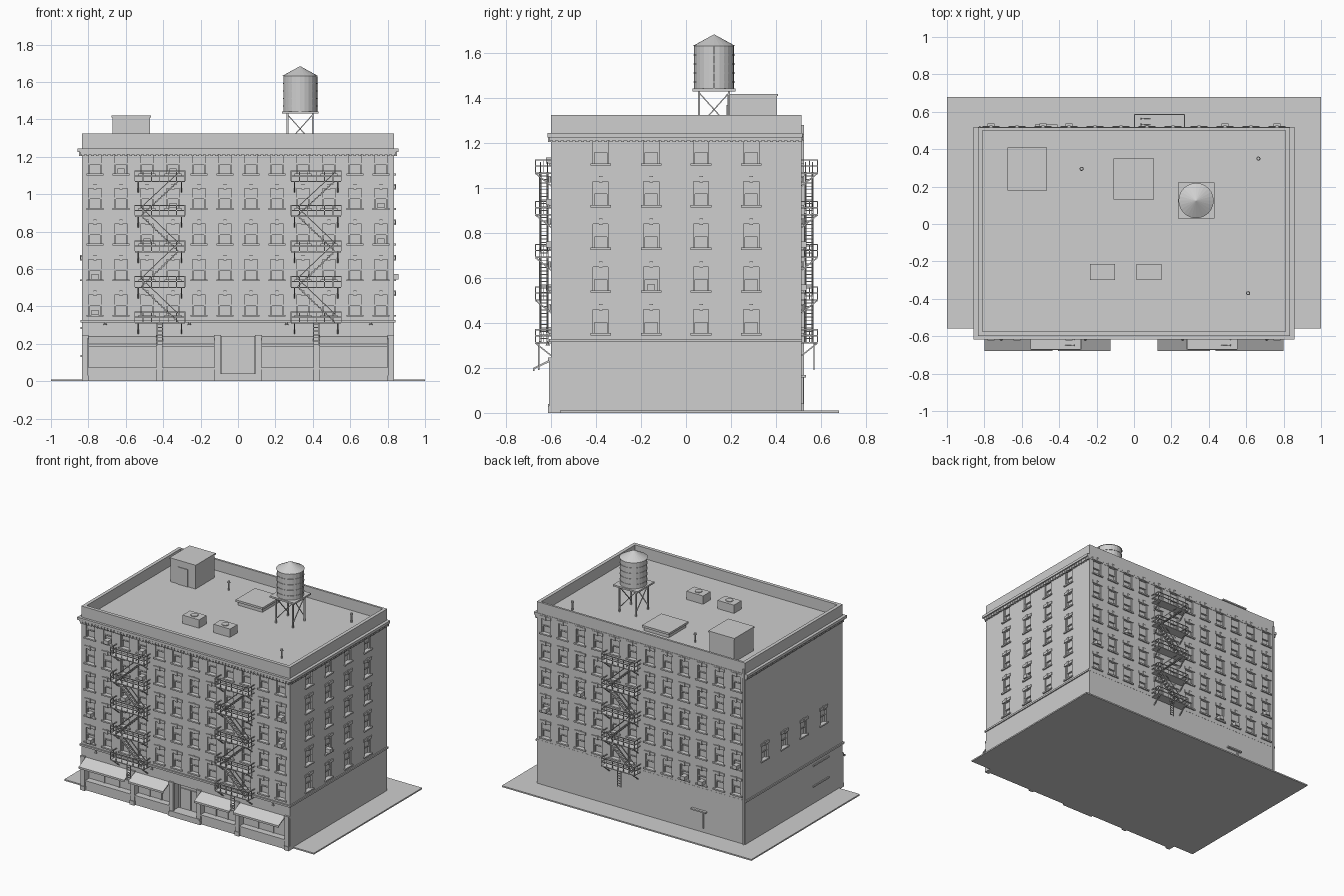
import bpy, bmesh
from math import radians, pi, cos, sin
from mathutils import Matrix, Vector

cube = bpy.data.objects.get("Cube")
if cube:
    bpy.data.objects.remove(cube, do_unlink=True)

GREY = (0.62, 0.62, 0.62, 1)
mat = bpy.data.materials.new("light grey")
mat.use_nodes = True
mat.diffuse_color = GREY
mat.node_tree.nodes["Principled BSDF"].inputs["Base Color"].default_value = GREY


class Part:
    """Collects simple solids into one named mesh object."""

    def __init__(self, name):
        self.name, self.bm = name, bmesh.new()

    def box(self, x, y, z, M=Matrix()):
        mid = Vector([(a[0] + a[1]) / 2 for a in (x, y, z)])
        size = [abs(a[1] - a[0]) for a in (x, y, z)]
        bmesh.ops.create_cube(self.bm, size=1, matrix=M @ Matrix.Translation(mid) @ Matrix.Diagonal((*size, 1)))

    def bar(self, p, q, w, M=Matrix(), depth=None):
        p, q = Vector(p), Vector(q)
        turn = (q - p).to_track_quat('Z', 'Y').to_matrix().to_4x4()
        scale = Matrix.Diagonal((depth or w, w, (q - p).length, 1))
        bmesh.ops.create_cube(self.bm, size=1, matrix=M @ Matrix.Translation((p + q) / 2) @ turn @ scale)

    def cone(self, x, y, z0, z1, r0, r1, sides=24):
        bmesh.ops.create_cone(self.bm, cap_ends=True, segments=sides, radius1=r0, radius2=r1,
                              depth=z1 - z0, matrix=Matrix.Translation((x, y, (z0 + z1) / 2)))

    def prism(self, x0, x1, profile):
        verts = [self.bm.verts.new((x0, y, z)) for y, z in profile]
        face = self.bm.faces.new(verts)
        ext = bmesh.ops.extrude_face_region(self.bm, geom=[face])
        moved = [v for v in ext["geom"] if isinstance(v, bmesh.types.BMVert)]
        bmesh.ops.translate(self.bm, verts=moved, vec=(x1 - x0, 0, 0))
        bmesh.ops.recalc_face_normals(self.bm, faces=self.bm.faces)

    def done(self):
        me = bpy.data.meshes.new(self.name)
        self.bm.to_mesh(me)
        self.bm.free()
        me.materials.append(mat)
        ob = bpy.data.objects.new(self.name, me)
        bpy.context.collection.objects.link(ob)
        return ob


# Wall planes and their local frames: outward is local -y
W, FRONT, BACK, TOP, ROOF = 0.835, -0.6, 0.515, 1.325, 1.245
def wall(x, y, angle):
    return Matrix.Translation((x, y, 0)) @ Matrix.Rotation(radians(angle), 4, 'Z')
front, back = wall(0, FRONT, 0), wall(0, BACK, 180)
right, left = wall(W, 0, 90), wall(-W, 0, -90)

floors = [0.355, 0.545, 0.735, 0.925, 1.11]
columns = [(i - 5.5) * 0.139 for i in range(12)]
side_columns = [-0.38, -0.155, 0.067, 0.29]

# Windows: recess cutter, sash, sill, lintel with keystone
cutter, sashes, trim = Part("cutter"), Part("window_sashes"), Part("sills_and_lintels")
def window(x, z, M):
    h, t = 0.034, z + 0.105
    cutter.box((x - h, x + h), (-0.05, 0.022), (z, t), M)
    sashes.box((x - h, x + h), (0.012, 0.022), (z + 0.052, t), M)
    sashes.box((x - h, x + h), (0.008, 0.022), (z + 0.048, z + 0.056), M)
    for s in (-1, 1):
        sashes.box((x + s * h, x + s * (h - 0.006)), (0.01, 0.022), (z, t), M)
    trim.box((x - 0.046, x + 0.046), (-0.01, 0.01), (z - 0.01, z), M)
    trim.box((x - 0.044, x + 0.044), (-0.006, 0.01), (t, t + 0.02), M)
    trim.box((x - 0.008, x + 0.008), (-0.011, 0.01), (t - 0.004, t + 0.024), M)

for z in floors:
    for x in columns:
        window(x, z, front)
        window(x, z, back)
    for y in side_columns:
        window(y, z, right)
for y in side_columns:
    window(-y, floors[1], left)
sashes.done()
trim.done()

# Main block with roof well, shop bays and entrance cut out
bays = [(0.125, 0.405), (0.435, 0.8)]
body = Part("building_walls")
body.box((-W, W), (FRONT, BACK), (0, TOP))
body = body.done()
cutter.box((-0.81, 0.81), (-0.575, 0.5), (ROOF, 1.5))
cutter.box((-0.1, 0.1), (-0.8, -0.53), (0.04, 0.24))
for a, b in bays:
    for s in (-1, 1):
        cutter.box((s * a, s * b), (-0.8, -0.56), (0.07, 0.235))
tool = cutter.done()
tool.hide_render = True
mod = body.modifiers.new("openings", 'BOOLEAN')
mod.operation, mod.solver, mod.object = 'DIFFERENCE', 'EXACT', tool
bpy.context.view_layer.objects.active = body
bpy.ops.object.modifier_apply(modifier=mod.name)
bpy.data.objects.remove(tool, do_unlink=True)

ground = Part("ground_slab")
ground.box((-1, 1), (-0.56, 0.68), (0, 0.01))
ground.done()

# Cornice with dentils, and belt course
cornice = Part("cornice")
cornice.box((-0.857, 0.857), (-0.617, 0.518), (1.226, ROOF))
cornice.box((-0.845, 0.845), (-0.609, 0.517), (1.212, 1.226))
for i in range(66):
    x = (i - 32.5) * 0.0255
    cornice.box((x - 0.007, x + 0.007), (-0.014, 0), (1.205, 1.226), front)
for i in range(44):
    y = FRONT + 0.012 + i * 0.0255
    cornice.box((y - 0.007, y + 0.007), (-0.014, 0), (1.205, 1.226), right)
    cornice.box((-y - 0.007, -y + 0.007), (-0.014, 0), (1.205, 1.226), left)
cornice.box((-0.843, 0.843), (-0.61, 0.516), (0.315, 0.328))
well = cornice.done()

# Shopfronts: pilasters, window frames, awnings, entrance
shop, awnings, door = Part("shopfront_frames"), Part("awnings"), Part("entrance_door")
awning = [(-0.6, 0.24), (-0.68, 0.2), (-0.68, 0.186), (-0.675, 0.186), (-0.675, 0.195), (-0.6, 0.23)]
for s in (-1, 1):
    for x in (0.11, 0.42, 0.817):
        a, b = sorted((s * (x - 0.016), s * (x + 0.016)))
        shop.box((a, b), (-0.61, -0.59), (0, 0.245))
        shop.box((a - 0.002, b + 0.002), (-0.615, -0.59), (0, 0.03))
        shop.box((a - 0.002, b + 0.002), (-0.613, -0.59), (0.232, 0.247))
    for a, b in bays:
        awnings.prism(s * a, s * b, awning)
        shop.box((s * a, s * b), (-0.607, -0.55), (0.062, 0.072))
        shop.box((s * a, s * b), (-0.567, -0.555), (0.195, 0.203))
        for k in (1, 2):
            x = s * (a + (b - a) * k / 3)
            shop.box((x - 0.004, x + 0.004), (-0.567, -0.555), (0.07, 0.235))
    door.box((s * 0.003, s * 0.085), (-0.537, -0.525), (0.04, 0.185))
    door.box((s * 0.088, s * 0.1), (-0.54, -0.52), (0.04, 0.24))
door.box((-0.085, 0.085), (-0.535, -0.525), (0.193, 0.232))
door.box((-0.12, 0.12), (-0.615, -0.53), (0, 0.04))
for part in (shop, awnings, door):
    part.done()

lamps = Part("wall_lamps")
for x in (-0.71, -0.26, 0.26, 0.71):
    lamps.cone(x, -0.615, 0.3, 0.315, 0.01, 0.003, 8)
lamps.done()

# Fire escapes: platforms, rails, brackets, zigzag stairs, drop ladder
def fire_escape(name, c, M):
    f = Part(name)
    half, deep, levels = 0.134, -0.07, [z - 0.04 for z in floors]
    for i, z in enumerate(levels):
        f.box((c - half, c + half), (deep, 0), (z - 0.006, z), M)
        for h in (0.028, 0.055):
            f.bar((c - half, deep, z + h), (c + half, deep, z + h), 0.005, M)
            for s in (-1, 1):
                f.bar((c + s * half, deep, z + h), (c + s * half, 0, z + h), 0.005, M)
        for k in range(7):
            x = c - half + k * half / 3
            f.bar((x, deep, z), (x, deep, z + 0.055), 0.004, M)
        for s in (-1, 1):
            f.bar((c + s * half, deep / 2, z), (c + s * half, deep / 2, z + 0.055), 0.004, M)
            f.bar((c + s * 0.115, deep, z - 0.004), (c + s * 0.115, 0, z - 0.06), 0.006, M)
        if i:
            d = 1 if i % 2 == 0 else -1
            p, q = Vector((c - d * 0.1, 0, levels[i - 1])), Vector((c + d * 0.1, 0, z))
            for y in (-0.048, -0.016):
                off = Vector((0, y, 0))
                f.bar(p + off, q + off, 0.005, M, 0.01)
                lift = off + Vector((0, 0, 0.045))
                f.bar(p + lift, q + lift, 0.004, M)
            for k in range(1, 12):
                t = p.lerp(q, k / 12)
                f.box((t.x - 0.008, t.x + 0.008), (-0.048, -0.016), (t.z - 0.002, t.z + 0.002), M)
    for s in (-1, 1):
        f.bar((c + s * 0.014, -0.055, 0.19), (c + s * 0.014, -0.055, 0.315), 0.005, M)
    for k in range(7):
        f.box((c - 0.014, c + 0.014), (-0.057, -0.053), (0.195 + k * 0.018, 0.199 + k * 0.018), M)
    f.done()

fire_escape("front_fire_escape_right", -0.418, front)
fire_escape("front_fire_escape_left", 0.418, front)
fire_escape("back_fire_escape", -0.136, back)

# Window air conditioners
units = Part("window_air_conditioners")
def unit(x, floor, M):
    z = floors[floor]
    units.box((x - 0.018, x + 0.018), (-0.022, 0.02), (z, z + 0.027), M)
for c, floor in ((0, 0), (0, 1), (1, 4), (2, 2), (3, 4), (3, 3), (11, 3), (11, 2)):
    unit(columns[c], floor, front)
for c, floor in ((0, 1), (2, 2), (8, 0), (9, 0), (11, 1)):
    unit(columns[c], floor, back)
unit(side_columns[1], 1, right)
units.done()

# Rear canopy and pipes, side wall ledges
extras = Part("rear_canopy_and_pipes")
extras.box((-0.53, -0.41), (BACK, 0.533), (0.158, 0.168))
extras.box((-0.505, -0.497), (BACK, 0.523), (0.04, 0.158))
extras.box((-0.83, -0.82), (BACK, 0.524), (0, 1.28))
for z in (0.13, 0.28):
    extras.box((-0.842, -W), (-0.44, -0.26), (z, z + 0.01))
extras.done()

# Roof: stair bulkhead, hatch, cooling units, vents
roof = Part("stair_bulkhead")
roof.box((-0.67, -0.47), (0.185, 0.405), (ROOF, 1.41))
roof.box((-0.675, -0.465), (0.18, 0.41), (1.41, 1.42))
roof.box((-0.61, -0.53), (0.18, 0.186), (ROOF, 1.37))
roof.done()
hatch = Part("roof_hatch")
hatch.box((-0.1, 0.097), (0.14, 0.34), (ROOF, 1.27))
hatch.box((-0.11, 0.107), (0.13, 0.35), (1.27, 1.285))
hatch.done()
coolers = Part("rooftop_cooling_units")
for x in (-0.168, 0.08):
    coolers.box((x - 0.066, x + 0.066), (-0.3, -0.215), (ROOF, 1.305))
    coolers.cone(x, -0.258, 1.305, 1.31, 0.025, 0.025, 12)
coolers.done()
vents = Part("roof_vents")
for x, y in ((-0.28, 0.295), (0.665, 0.35), (0.61, -0.37)):
    vents.cone(x, y, ROOF, 1.3, 0.006, 0.006, 10)
    vents.cone(x, y, 1.3, 1.312, 0.011, 0.008, 10)
vents.done()

# Water tank on a braced stand
cx, cy, r = 0.332, 0.125, 0.089
tank = Part("water_tank")
tank.cone(cx, cy, 1.443, 1.635, r, r)
for z in (1.47, 1.51, 1.55, 1.59):
    tank.cone(cx, cy, z, z + 0.005, r + 0.003, r + 0.003)
tank.cone(cx, cy, 1.633, 1.683, r + 0.005, 0.003)
tank.box((cx + r - 0.004, cx + r + 0.006), (cy - 0.004, cy + 0.004), (1.44, 1.63))
tank.done()
stand = Part("tank_stand")
stand.box((cx - 0.098, cx + 0.098), (cy - 0.096, cy + 0.096), (1.431, 1.443))
corners = [(cx + 0.095 * cos(pi / 4 + k * pi / 2), cy + 0.095 * sin(pi / 4 + k * pi / 2)) for k in range(4)]
for k, p in enumerate(corners):
    n = corners[(k + 1) % 4]
    stand.bar((*p, ROOF), (*p, 1.435), 0.009)
    stand.bar((*p, ROOF + 0.03), (*n, 1.425), 0.005)
stand.done()
